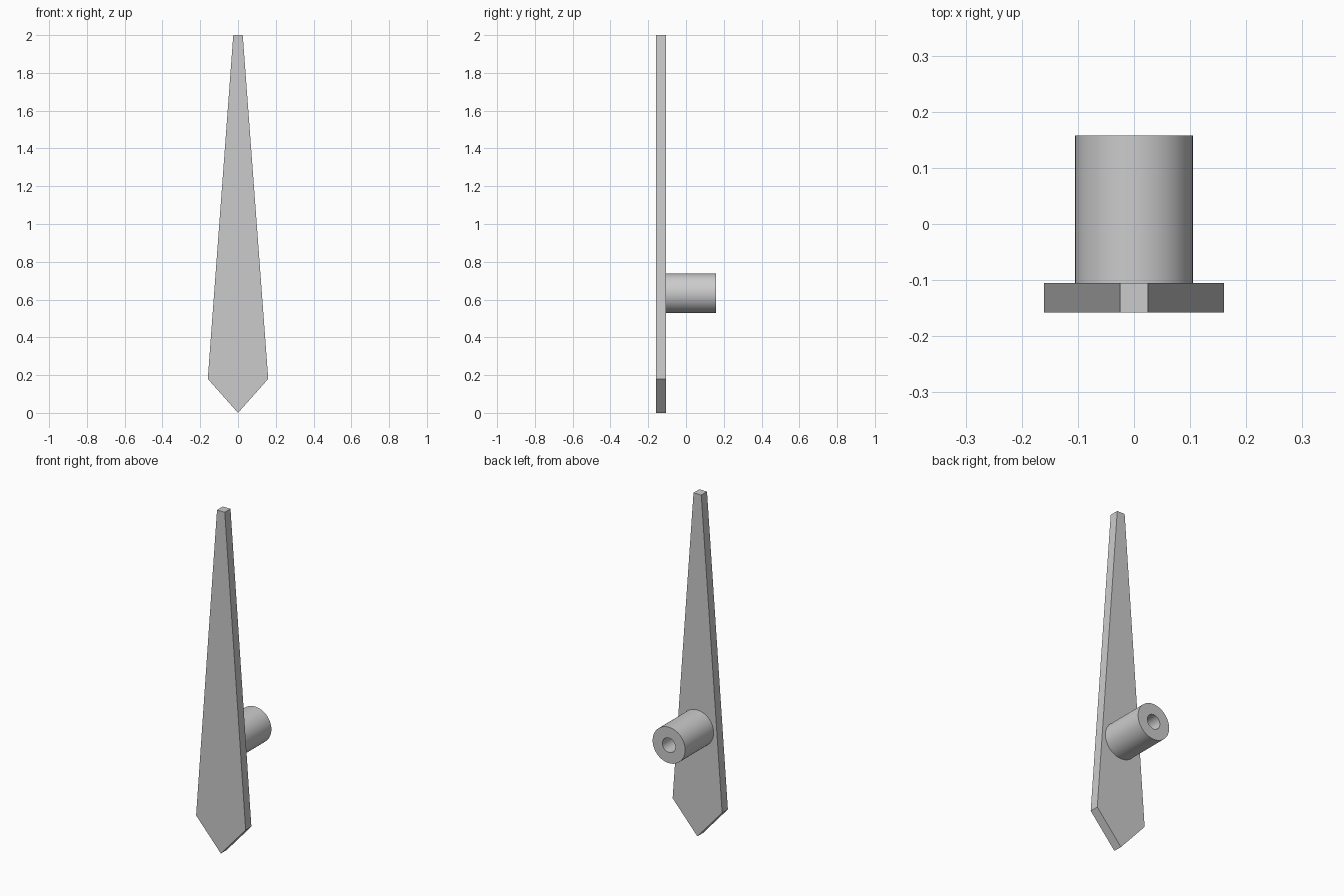
import bpy
import bmesh
import math
from mathutils import Vector

old = bpy.data.objects.get("Cube")
if old:
    bpy.data.objects.remove(old, do_unlink=True)

FRONT, PLATE_BACK, BACK = -0.158, -0.105, 0.158
HUB_Z, HUB_R, BORE_R = 0.633, 0.105, 0.042

# Single plain grey
grey = bpy.data.materials.new("grey")
grey.use_nodes = True
grey.diffuse_color = (0.6, 0.6, 0.6, 1)
grey.node_tree.nodes["Principled BSDF"].inputs["Base Color"].default_value = (0.6, 0.6, 0.6, 1)


def finish(bm, name):
    bmesh.ops.recalc_face_normals(bm, faces=bm.faces[:])
    mesh = bpy.data.meshes.new(name)
    bm.to_mesh(mesh)
    bm.free()
    mesh.materials.append(grey)
    obj = bpy.data.objects.new(name, mesh)
    bpy.context.collection.objects.link(obj)
    return obj


# Tapered pointer blade: outline extruded from front to back
bm = bmesh.new()
outline = [(0, 0), (0.16, 0.18), (0.025, 2), (-0.025, 2), (-0.16, 0.18)]
face = bm.faces.new([bm.verts.new((x, FRONT, z)) for x, z in outline])
result = bmesh.ops.extrude_face_region(bm, geom=[face], use_keep_orig=True)
moved = [v for v in result["geom"] if isinstance(v, bmesh.types.BMVert)]
bmesh.ops.translate(bm, verts=moved, vec=(0, PLATE_BACK - FRONT, 0))
finish(bm, "pointer_blade")

# Hollow hub: wall profile spun about the y axis, the blade closes the bore
bm = bmesh.new()
profile = [(HUB_R, PLATE_BACK), (HUB_R, BACK), (BORE_R, BACK), (BORE_R, PLATE_BACK)]
verts = [bm.verts.new((r, y, HUB_Z)) for r, y in profile]
edges = [bm.edges.new(pair) for pair in zip(verts, verts[1:])]
bmesh.ops.spin(bm, geom=verts + edges, cent=Vector((0, 0, HUB_Z)), axis=(0, 1, 0),
               angle=math.tau, steps=64, use_duplicate=False)
bmesh.ops.remove_doubles(bm, verts=bm.verts[:], dist=0.0001)
hub = finish(bm, "hub_tube")

bpy.ops.object.select_all(action="DESELECT")
hub.select_set(True)
bpy.context.view_layer.objects.active = hub
bpy.ops.object.shade_smooth_by_angle(angle=math.radians(30))
